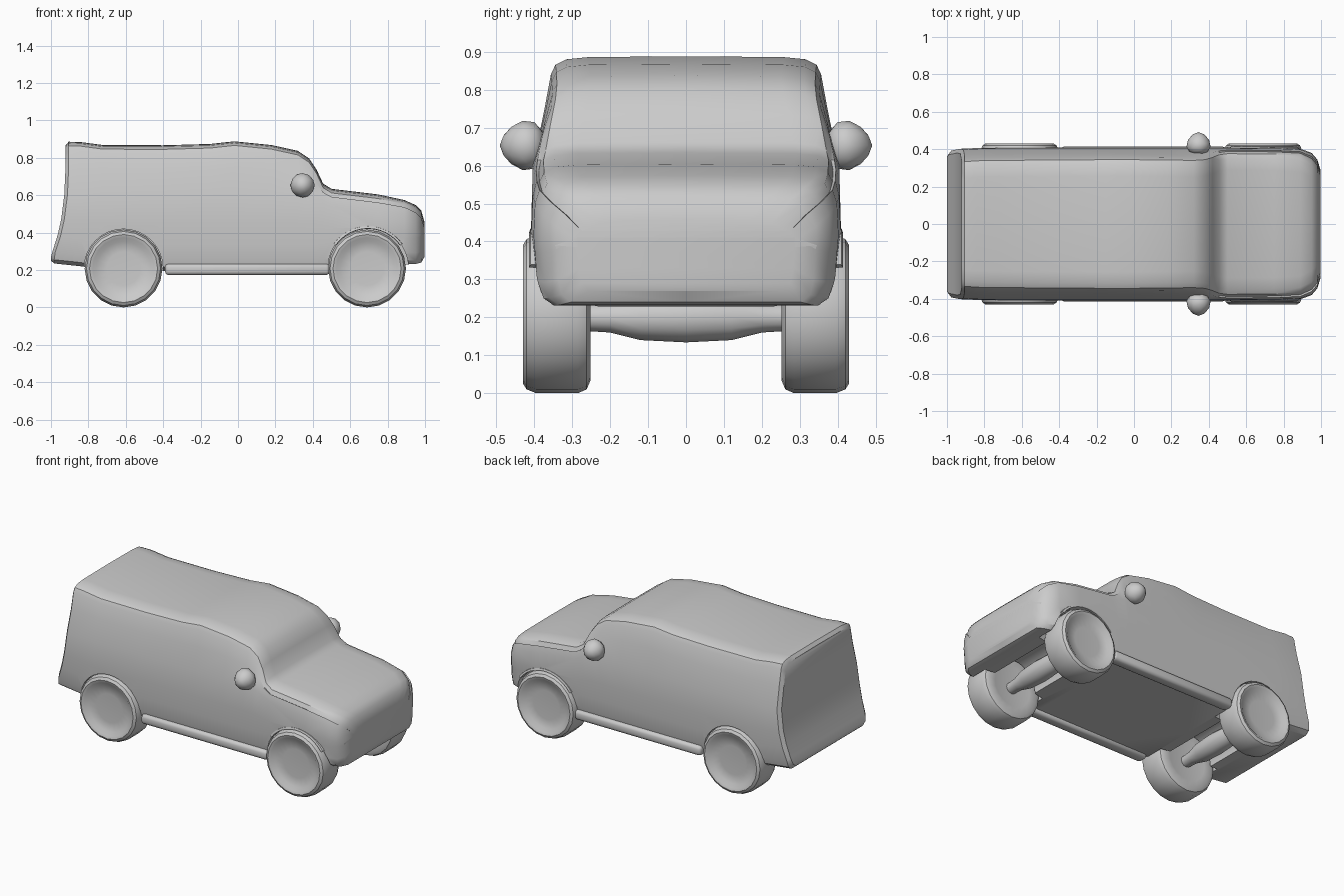
import bpy, bmesh, math
from mathutils import Matrix

if "Cube" in bpy.data.objects:
    bpy.data.objects.remove(bpy.data.objects["Cube"])


def add(name, bm, angle=35):
    bmesh.ops.recalc_face_normals(bm, faces=bm.faces)
    me = bpy.data.meshes.new(name)
    bm.to_mesh(me)
    bm.free()
    ob = bpy.data.objects.new(name, me)
    bpy.context.collection.objects.link(ob)
    smooth(ob, angle)
    return ob


def smooth(ob, angle):
    bpy.ops.object.select_all(action='DESELECT')
    ob.select_set(True)
    bpy.context.view_layer.objects.active = ob
    bpy.ops.object.shade_smooth_by_angle(angle=math.radians(angle))


def lathe(name, profile, x, z, side=1, sides=20, angle=35):
    """Spin (radius, y) points round a sideways axis at (x, z)."""
    bm = bmesh.new()
    vs = [bm.verts.new((x + r, side * y, z)) for r, y in profile]
    es = [bm.edges.new(p) for p in zip(vs, vs[1:])]
    bmesh.ops.spin(bm, geom=vs + es, cent=(x, 0, z), axis=(0, 1, 0),
                   angle=math.tau, steps=sides, use_merge=True)
    bmesh.ops.remove_doubles(bm, verts=bm.verts, dist=1e-4)
    return add(name, bm, angle)


# Body: lofted stations (x, bottom, top, half width, belt height, roof half width)
stations = [
    (-0.922, 0.25, 0.865, 0.380, 0.60, 0.325),
    (-0.905, 0.235, 0.884, 0.402, 0.60, 0.345),
    (-0.84, 0.22, 0.882, 0.406, 0.60, 0.350),
    (-0.72, 0.20, 0.866, 0.408, 0.60, 0.352),
    (-0.40, 0.195, 0.865, 0.408, 0.60, 0.354),
    (-0.15, 0.195, 0.872, 0.408, 0.60, 0.356),
    (-0.02, 0.195, 0.886, 0.408, 0.60, 0.356),
    (0.18, 0.195, 0.866, 0.408, 0.60, 0.354),
    (0.32, 0.195, 0.835, 0.408, 0.60, 0.352),
    (0.38, 0.195, 0.795, 0.408, 0.60, 0.356),
    (0.42, 0.195, 0.735, 0.408, 0.59, 0.368),
    (0.455, 0.195, 0.660, 0.408, 0.57, 0.382),
    (0.50, 0.20, 0.632, 0.408, 0.55, 0.388),
    (0.75, 0.225, 0.602, 0.408, 0.52, 0.386),
    (0.89, 0.23, 0.572, 0.402, 0.50, 0.378),
    (0.95, 0.232, 0.545, 0.380, 0.47, 0.350),
    (0.98, 0.24, 0.515, 0.345, 0.44, 0.315),
    (0.997, 0.27, 0.455, 0.29, 0.40, 0.265),
]


def section(x, zb, zt, w, zm, t):
    pts = [(0, zb), (0.88 * w, zb), (0.95 * w, zb + 0.02), (0.975 * w, zb + 0.06),
           (0.99 * w, zb + 0.14), (w, 0.5 * (zb + zm) + 0.05), (0.99 * w, zm),
           (0.35 * w + 0.65 * t, zm + 0.5 * (zt - zm)),
           (t, zt - 0.045), (t - 0.012, zt - 0.02), (t - 0.04, zt - 0.006),
           (t - 0.1, zt), (0, zt + 0.002)]
    out = []
    for y, z in pts:
        # the tail kicks out towards the rear bumper
        k = min(1, max(0, (0.86 - z) / 0.58)) ** 3 if x < -0.85 else 0
        out.append((x - 0.078 * k, y, z))
    return out


bm = bmesh.new()
rings = []
for s in stations:
    half = section(*s)
    a = [bm.verts.new(p) for p in half]
    b = [a[0]] + [bm.verts.new((p[0], -p[1], p[2])) for p in half[1:-1]] + [a[-1]]
    rings.append((a, b))
for r, q in zip(rings, rings[1:]):
    for k in (0, 1):
        for i in range(len(r[k]) - 1):
            bm.faces.new((r[k][i], r[k][i + 1], q[k][i + 1], q[k][i]))
for a, b in (rings[0], rings[-1]):
    for i in range(len(a) - 1):
        loop = list(dict.fromkeys((a[i], a[i + 1], b[i + 1], b[i])))
        bm.faces.new(loop)
body = add("body", bm)

# Wheel arches, with a shallower trough for the axle between them
RX, FX = -0.612, 0.69
for x, z, r in ((RX, 0.208, 0.211), (FX + 0.006, 0.212, 0.215)):
    cutter = lathe("arch_cutter", [(0, -0.6), (r, -0.6), (r, -0.24), (0.15, -0.23),
                                   (0.15, 0.23), (r, 0.24), (r, 0.6), (0, 0.6)],
                   x, z, sides=32)
    mod = body.modifiers.new("arch", 'BOOLEAN')
    mod.operation, mod.solver, mod.object = 'DIFFERENCE', 'EXACT', cutter
    bpy.context.view_layer.objects.active = body
    bpy.ops.object.modifier_apply(modifier=mod.name)
    bpy.data.objects.remove(cutter)
smooth(body, 40)

# Wheels with a shallow dished face
tyre = [(0, 0.408), (0.09, 0.404), (0.145, 0.410), (0.165, 0.425), (0.182, 0.430),
        (0.198, 0.420), (0.208, 0.395), (0.208, 0.285), (0.198, 0.262),
        (0.175, 0.252), (0.13, 0.258), (0.0, 0.27)]
axle = [(0, -0.28), (0.035, -0.28), (0.04, -0.2), (0.06, -0.12), (0.066, 0),
        (0.06, 0.12), (0.04, 0.2), (0.035, 0.28), (0, 0.28)]
for end, x in (("rear", RX), ("front", FX)):
    for label, side in (("left", 1), ("right", -1)):
        lathe(f"{end}_{label}_wheel", tyre, x, 0.208, side)
    lathe(f"{end}_axle", axle, x, 0.20, sides=12)

for label, side in (("left", 1), ("right", -1)):
    # Side sill
    bm = bmesh.new()
    bmesh.ops.create_cube(bm, size=1, matrix=Matrix.Translation((0.05, side * 0.38, 0.203))
                          @ Matrix.Diagonal((0.88, 0.07, 0.06, 1)))
    bmesh.ops.bevel(bm, geom=bm.edges[:], offset=0.018, segments=2,
                    affect='EDGES', profile=0.5)
    add(f"{label}_sill", bm, 50)
    # Door mirror, narrowing outwards
    bm = bmesh.new()
    bmesh.ops.create_icosphere(bm, subdivisions=2, radius=1)
    for v in bm.verts:
        taper = 1 - 0.22 * v.co.y
        v.co = (0.345 + 0.064 * v.co.x * taper, side * (0.430 + 0.061 * v.co.y),
                0.653 + 0.065 * v.co.z * taper)
    add(f"{label}_mirror", bm, 40)
    # Front arch lip
    bm = bmesh.new()
    prev = None
    for i in range(13):
        a = math.radians(35 + i * 110 / 12)
        ring = []
        for r, y in ((0.210, 0.37), (0.228, 0.37), (0.224, 0.410), (0.212, 0.414)):
            ring.append(bm.verts.new((FX + 0.005 + r * math.cos(a), side * y,
                                      0.21 + r * math.sin(a))))
        if prev:
            for j in range(4):
                k = (j + 1) % 4
                bm.faces.new((prev[j], prev[k], ring[k], ring[j]))
        if i in (0, 12):
            bm.faces.new(ring)
        prev = ring
    add(f"{label}_front_arch_lip", bm, 50)
